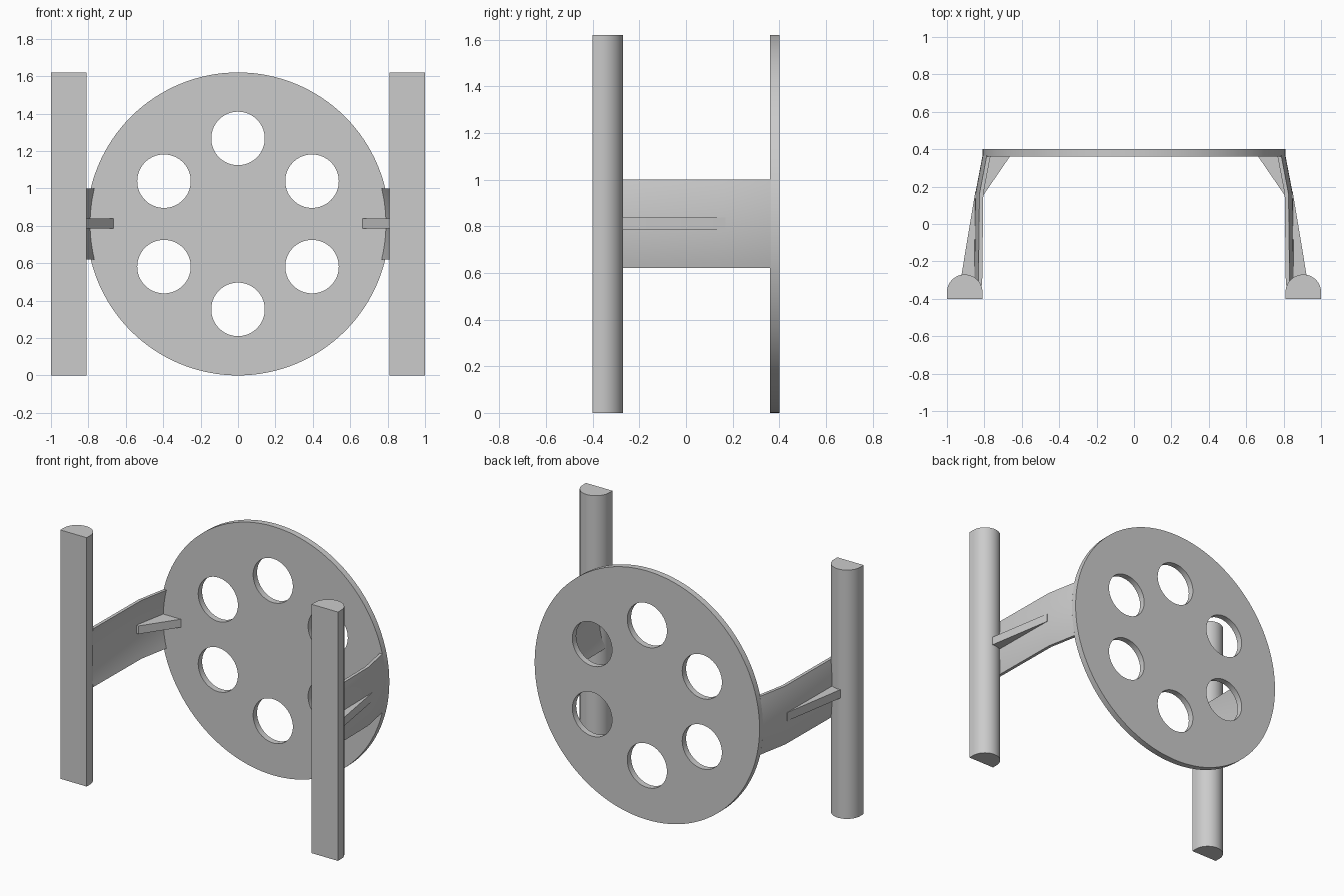
import bpy, bmesh
from math import sin, cos, pi, asin, radians
from mathutils import Matrix

cube = bpy.data.objects.get("Cube")
if cube:
    bpy.data.objects.remove(cube, do_unlink=True)

grey = bpy.data.materials.new("plain_grey")
grey.use_nodes = True
colour = (0.6, 0.6, 0.6, 1)
grey.diffuse_color = colour
grey.node_tree.nodes["Principled BSDF"].inputs["Base Color"].default_value = colour

MID = 0.81      # height of the centre, also the disc radius


def finish(name, bm):
    """Turn a bmesh into a smooth shaded object with sharp corners."""
    bmesh.ops.remove_doubles(bm, verts=bm.verts, dist=0.0001)
    bmesh.ops.recalc_face_normals(bm, faces=bm.faces)
    mesh = bpy.data.meshes.new(name)
    bm.to_mesh(mesh)
    bm.free()
    mesh.materials.append(grey)
    obj = bpy.data.objects.new(name, mesh)
    bpy.context.collection.objects.link(obj)
    bpy.ops.object.select_all(action='DESELECT')
    obj.select_set(True)
    bpy.context.view_layer.objects.active = obj
    bpy.ops.object.shade_smooth_by_angle(angle=radians(30))
    return obj


def prism(name, outline, z0, z1, side):
    """Extrude a plan outline upwards, mirrored to the given side."""
    bm = bmesh.new()
    face = bm.faces.new([bm.verts.new((x * side, y, z0)) for x, y in outline])
    top = bmesh.ops.extrude_face_region(bm, geom=[face])["geom"]
    verts = [v for v in top if isinstance(v, bmesh.types.BMVert)]
    bmesh.ops.translate(bm, verts=verts, vec=(0, 0, z1 - z0))
    return finish(name, bm)


def circle(cx, cy, r, n):
    return [(cx + r * cos(2 * pi * i / n), cy + r * sin(2 * pi * i / n)) for i in range(n)]


def disc():
    """Round plate with a ring of six holes."""
    curve = bpy.data.curves.new("disc_outline", 'CURVE')
    curve.dimensions = '2D'
    curve.fill_mode = 'BOTH'
    curve.extrude = 0.02
    loops = [circle(0, 0, MID, 128)]
    for i in range(6):
        a = pi / 2 + i * pi / 3
        loops.append(circle(0.457 * cos(a), 0.457 * sin(a), 0.143, 64))
    for loop in loops:
        spline = curve.splines.new('POLY')
        spline.points.add(len(loop) - 1)
        for point, (x, y) in zip(spline.points, loop):
            point.co = (x, y, 0, 1)
        spline.use_cyclic_u = True
    temp = bpy.data.objects.new("disc_outline", curve)
    mesh = bpy.data.meshes.new_from_object(temp)
    bm = bmesh.new()
    bm.from_mesh(mesh)
    bpy.data.objects.remove(temp)
    bpy.data.curves.remove(curve)
    bpy.data.meshes.remove(mesh)
    bm.transform(Matrix.Translation((0, 0.38, MID)) @ Matrix.Rotation(pi / 2, 4, 'X'))
    finish("disc", bm)


def arm(name, side):
    """Curved strap lofted from the post to the disc."""
    bm = bmesh.new()
    steps, half = 16, 0.19
    rings = []
    for y, shift in ((-0.33, 0.045), (0.16, 0.039), (0.365, 0)):
        ring = []
        for r, order in ((MID, 1), (0.79, -1)):
            for i in range(steps + 1):
                a = order * (2 * i / steps - 1) * asin(half / r)
                ring.append(bm.verts.new((side * (r * cos(a) + shift), y, MID + r * sin(a))))
        rings.append(ring)
    n = len(rings[0])
    for a, b in zip(rings, rings[1:]):
        for i in range(n):
            j = (i + 1) % n
            bm.faces.new((a[i], a[j], b[j], b[i]))
    # end caps, as strips between the two arcs
    for ring in (rings[0], rings[-1]):
        for i in range(steps):
            bm.faces.new((ring[i], ring[i + 1], ring[n - 2 - i], ring[n - 1 - i]))
    finish(name, bm)


disc()
for label, side in (("left", 1), ("right", -1)):
    # half round post with a flat front
    post = [(1.0, -0.4)]
    post += [(0.905 + 0.095 * cos(pi * i / 32), -0.365 + 0.095 * sin(pi * i / 32)) for i in range(33)]
    post += [(0.81, -0.4)]
    prism(label + "_post", post, 0, 2 * MID, side)
    arm(label + "_arm", side)
    # outer rib tapering away from the post
    prism(label + "_outer_rib", [(0.84, -0.32), (0.922, -0.32), (0.922, -0.27), (0.849, 0.17), (0.84, 0.17)],
          0.783, 0.838, side)
    # inner gusset bracing the disc
    prism(label + "_inner_gusset", [(0.84, 0.14), (0.815, 0.14), (0.663, 0.362), (0.8, 0.362)],
          0.785, 0.838, side)
